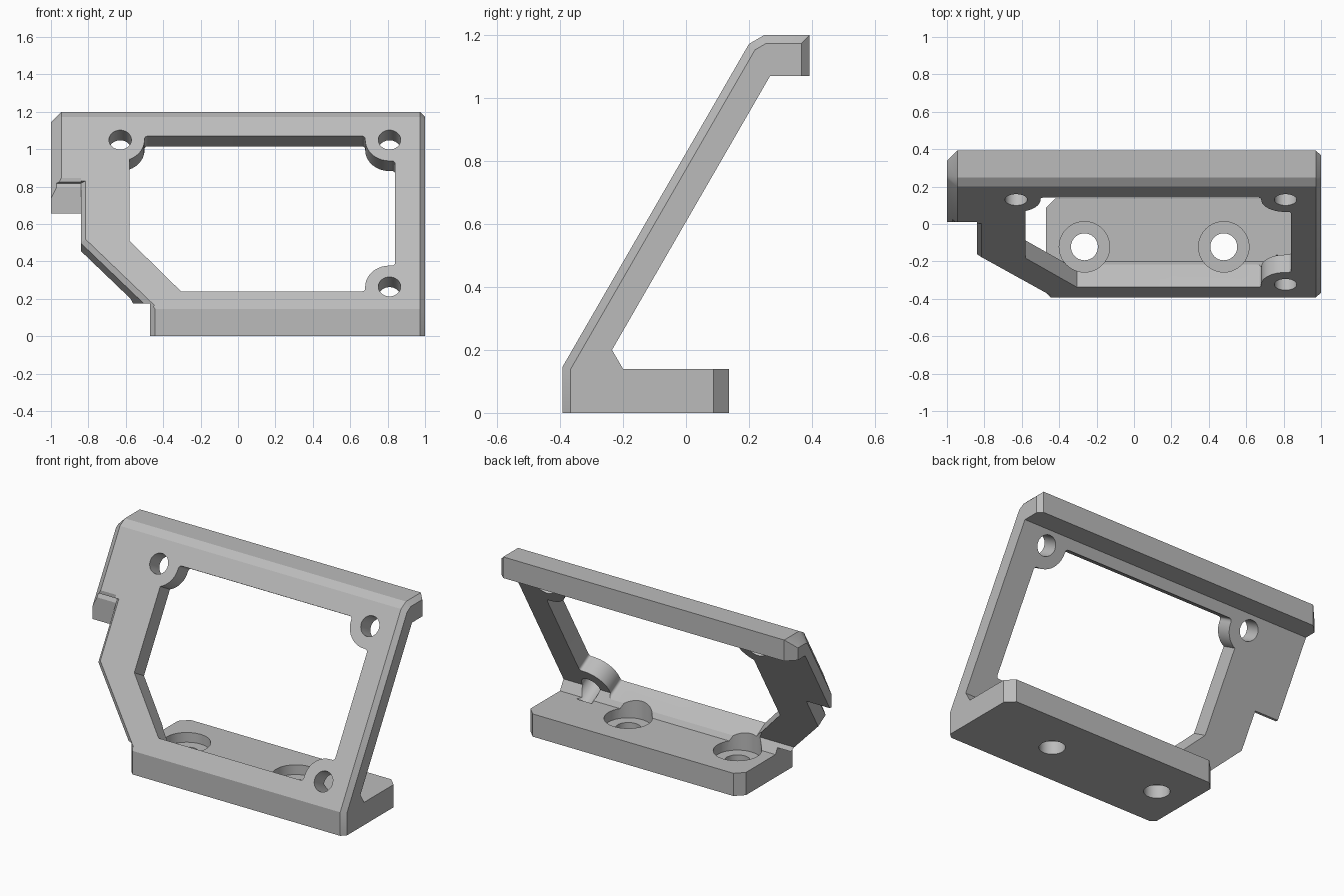
import bpy, bmesh, math
from mathutils import Vector

old = bpy.data.objects.get("Cube")
if old:
    bpy.data.objects.remove(old, do_unlink=True)

grey = bpy.data.materials.new("light_grey")
grey.use_nodes = True
grey.diffuse_color = (0.5, 0.5, 0.5, 1)
grey.node_tree.nodes["Principled BSDF"].inputs["Base Color"].default_value = (0.5, 0.5, 0.5, 1)

C, S = math.cos(math.radians(60)), math.sin(math.radians(60))
BEND_Y, BEND_Z = -0.393, 0.145      # where the sloping face starts


def loft(name, layers):
    """Closed solid through matching rings of points."""
    bm = bmesh.new()
    rings = [[bm.verts.new(p) for p in ring] for ring in layers]
    for a, b in zip(rings, rings[1:]):
        for i in range(len(a)):
            j = (i + 1) % len(a)
            bm.faces.new((a[i], a[j], b[j], b[i]))
    bm.faces.new(rings[0])
    bm.faces.new(rings[-1])
    bmesh.ops.recalc_face_normals(bm, faces=bm.faces)
    mesh = bpy.data.meshes.new(name)
    bm.to_mesh(mesh)
    bm.free()
    ob = bpy.data.objects.new(name, mesh)
    bpy.context.collection.objects.link(ob)
    return ob


def slope(poly, n):
    """Place (x, distance up the slope) points at height n off the sloping face."""
    return [(x, BEND_Y + C * v - S * n, BEND_Z + S * v + C * n) for x, v in poly]


def flat(poly, z):
    return [(x, y, z) for x, y in poly]


def up(z):
    """Distance up the slope for a point of the front face at height z."""
    return (z - BEND_Z) / S


def arc(cx, cy, r, start, end, steps=10):
    angles = [math.radians(start + (end - start) * i / steps) for i in range(steps + 1)]
    return [(cx + r * math.cos(a), cy + r * math.sin(a)) for a in angles]


def circle(cx, cy, r):
    return arc(cx, cy, r, 0, 360, 40)[:-1]


def fillet(prev, corner, nxt, r=0.03, steps=5):
    """Rounded replacement for one corner."""
    p, c, n = Vector(prev), Vector(corner), Vector(nxt)
    a, b = c + (p - c).normalized() * r, c + (n - c).normalized() * r
    ts = [i / steps for i in range(steps + 1)]
    return [tuple(a * (1 - t) ** 2 + c * 2 * t * (1 - t) + b * t * t) for t in ts]


# Bracket body: side profile, with inset direction for the chamfered ends
profile = [
    ((BEND_Y, 0), (1, 0)), ((0.137, 0), (0, 0)), ((0.137, 0.14), (0, 0)),
    ((-0.2, 0.14), (0, 0)), ((-0.235, 0.2), (0, 0)), ((0.267, 1.07), (0, 0)),
    ((0.393, 1.07), (-1, 0)), ((0.393, 1.2), (-1, -1)), ((0.248, 1.2), (0.268, -1)),
    ((0.2, 1.172), (0.732, -0.732)), ((BEND_Y, BEND_Z), (1, -0.268)),
]


def section(x, c):
    return [(x, y + c * dy, z + c * dz) for (y, z), (dy, dz) in profile]


bracket = loft("display_bracket", [section(-1, 0.055), section(-0.945, 0),
                                   section(0.972, 0), section(1, 0.026)])
bracket.data.materials.append(grey)
cutters = []

# Foot: left end and rear corner chamfers
foot_left = [(-1.3, -0.5), (-0.337, -0.5), (-0.447, -0.39), (-0.47, -0.367),
             (-0.47, 0.087), (-0.32, 0.237), (-1.3, 0.237)]
cutters.append(loft("foot_left_cut", [flat(foot_left, -0.1), flat(foot_left, 0.175)]))
corner = [(0.85, 0.237), (1.1, -0.013), (1.1, 0.237)]
cutters.append(loft("foot_corner_cut", [flat(corner, -0.1), flat(corner, 0.3)]))

# Left side of the sloping plate, below the wing
def side(top, d):
    return [(-0.84 + d, up(top)), (-0.84 + d, up(0.51) + 0.4 * d),
            (-0.47 + d, up(0.155) + 0.4 * d), (-1.3, up(0.05)), (-1.3, up(top))]


cutters.append(loft("plate_side_cut", [slope(side(0.68, 0), n) for n in (-0.2, 0.1)]))
cutters.append(loft("plate_side_chamfer_cut",
                    [slope(side(0.83, 0), -0.025), slope(side(0.83, 0.05), 0.025)]))

# Wing: vertical front wall and level underside
wall = [(-1.3, -0.6), (-0.84, -0.6), (-0.84, 0.012), (-1.3, 0.012)]
cutters.append(loft("wing_front_cut", [flat(wall, 0.3), flat(wall, 0.95)]))
under = [(-1.3, -0.6), (-0.84, -0.6), (-0.84, 0.6), (-1.3, 0.6)]
cutters.append(loft("wing_underside_cut", [flat(under, 0.1), flat(under, 0.655)]))

# Window with rounded bosses around the three screw holes
top, low = up(1.07), up(0.24)
hole_top, hole_low, boss = up(1.05), up(0.265), 0.13
left_x, right_x = -0.63, 0.81
ul = arc(left_x, hole_top, boss, -67, 0)
ur = arc(right_x, hole_top, boss, 180, 270)
lr = arc(right_x, hole_low, boss, 90, 180)
ul_top, ur_top = (ul[-1][0], top), (ur[0][0], top)
ur_side, lr_side = (0.84, ur[-1][1]), (0.84, lr[0][1])
lr_low = (lr[-1][0], low)
window = [(-0.58, up(0.51))] + ul
window += fillet((ul_top[0], hole_top), ul_top, ur_top, 0.02)
window += fillet(ul_top, ur_top, (ur_top[0], hole_top), 0.02)
window += ur + fillet(ur[-1], ur_side, lr_side, 0.02)
window += fillet(ur_side, lr_side, lr[0], 0.02) + lr
window += fillet((lr_low[0], hole_low), lr_low, (-0.3, low), 0.02) + [(-0.305, low)]
cutters.append(loft("window_cut", [slope(window, -0.17), slope(window, 0.1)]))

# Screw holes through the plate
for x, v in ((left_x, hole_top), (right_x, hole_top), (right_x, hole_low)):
    ring = circle(x, v, 0.06)
    cutters.append(loft("plate_hole_cut", [slope(ring, -0.2), slope(ring, 0.1)]))

# Counterbored holes in the foot
for x in (-0.265, 0.48):
    for r, z0, z1 in ((0.135, 0.08, 0.25), (0.072, -0.1, 0.2)):
        ring = circle(x, -0.122, r)
        cutters.append(loft("foot_hole_cut", [flat(ring, z0), flat(ring, z1)]))

# Apply all cuts
bpy.context.view_layer.objects.active = bracket
for cutter in cutters:
    cutter.hide_render = True
    mod = bracket.modifiers.new("cut", "BOOLEAN")
    mod.operation = "DIFFERENCE"
    mod.solver = "EXACT"
    mod.object = cutter
    bpy.ops.object.modifier_apply(modifier=mod.name)
    bpy.data.objects.remove(cutter, do_unlink=True)

bpy.ops.object.select_all(action="DESELECT")
bracket.select_set(True)
bpy.ops.object.shade_smooth_by_angle(angle=math.radians(25))
